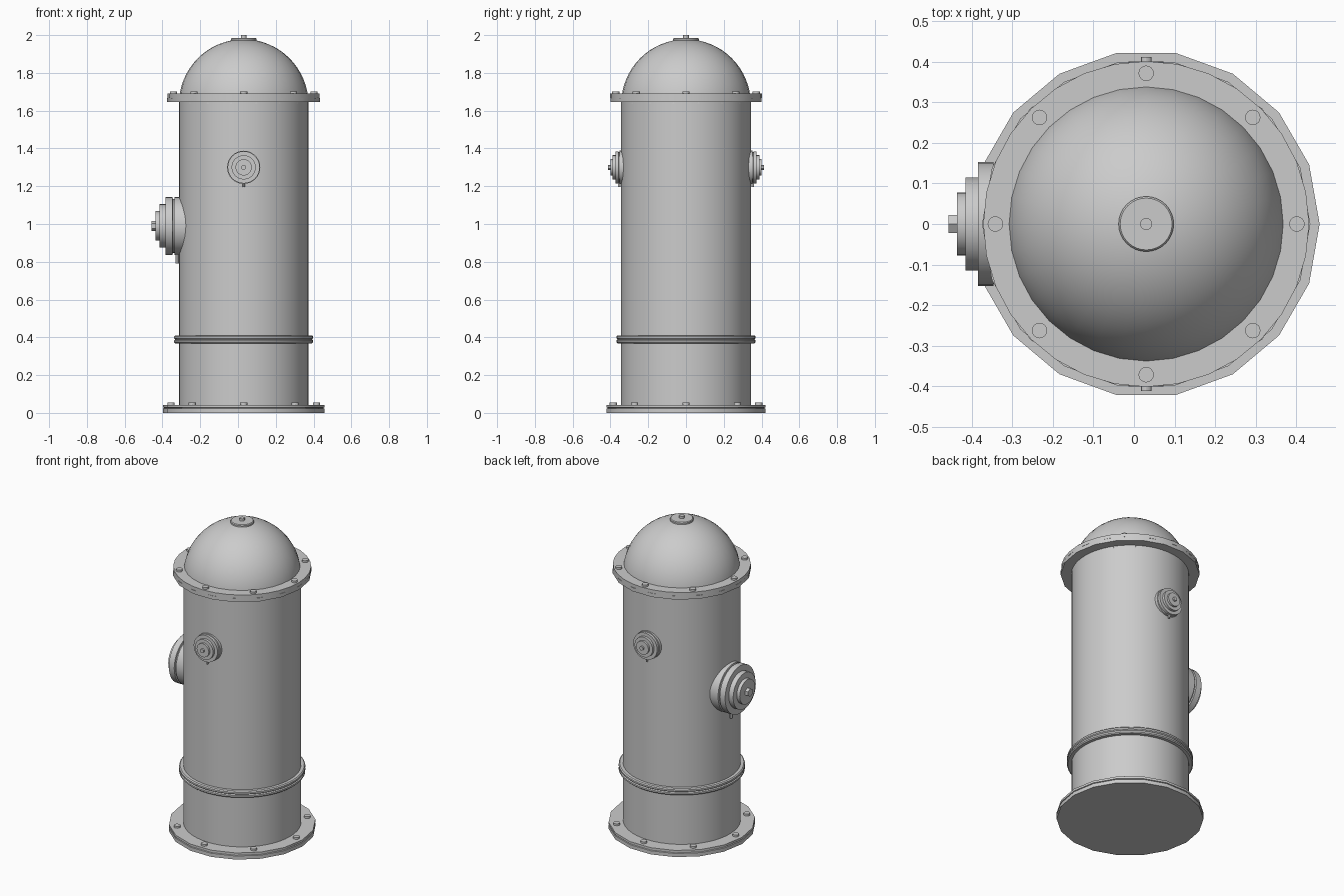
import bpy, bmesh, math
from mathutils import Matrix, Vector

if "Cube" in bpy.data.objects:
    bpy.data.objects.remove(bpy.data.objects["Cube"])

CX = 0.03  # axis of the barrel


def lathe(name, profile, sides, loc=(CX, 0, 0), axis=(0, 0, 1)):
    """Revolve (radius, height) points about an axis; ends are capped."""
    bm = bmesh.new()
    rings = []
    for r, h in profile:
        if r == 0:
            rings.append([bm.verts.new((0, 0, h))])
        else:
            rings.append([bm.verts.new((r * math.cos(2 * math.pi * i / sides),
                                        r * math.sin(2 * math.pi * i / sides), h))
                          for i in range(sides)])
    for a, b in zip(rings, rings[1:]):
        for i in range(sides):
            j = (i + 1) % sides
            if len(b) == 1:
                bm.faces.new((a[i], a[j], b[0]))
            else:
                bm.faces.new((a[i], a[j], b[j], b[i]))
    for ring in (rings[0], rings[-1]):
        if len(ring) > 1:
            bm.faces.new(ring)
    bmesh.ops.recalc_face_normals(bm, faces=bm.faces)
    rot = Vector((0, 0, 1)).rotation_difference(Vector(axis)).to_matrix().to_4x4()
    bmesh.ops.transform(bm, matrix=Matrix.Translation(loc) @ rot, verts=bm.verts)
    me = bpy.data.meshes.new(name)
    bm.to_mesh(me)
    bm.free()
    ob = bpy.data.objects.new(name, me)
    bpy.context.collection.objects.link(ob)
    bpy.ops.object.select_all(action='DESELECT')
    ob.select_set(True)
    bpy.context.view_layer.objects.active = ob
    bpy.ops.object.shade_smooth_by_angle(angle=math.radians(30))
    return ob


def disc(name, r, z0, z1, sides=32, **kw):
    return lathe(name, [(r, z0), (r, z1)], sides, **kw)


def bolt_circle(name, radius, z):
    for i in range(8):
        a = i * math.pi / 4
        disc(f"{name}_{i + 1}", 0.019, z - 0.01, z + 0.012, 16,
             loc=(CX + radius * math.cos(a), radius * math.sin(a), 0))


# Barrel and domed bonnet
disc("barrel", 0.343, 0.01, 1.66, 48)
dome = [(0.343 * math.cos(a), 1.635 + 0.343 * math.sin(a))
        for a in (math.pi / 2 * i / 16 for i in range(16))]
lathe("bonnet", dome + [(0, 1.978)], 32)
lathe("bonnet_cap", [(0.068, 1.955), (0.068, 1.98), (0.064, 1.985)], 32)
disc("bonnet_nut", 0.015, 1.98, 2.0, 16)

# Base flange: two coarse plates with a thin seam
lathe("base_flange", [(0.428, 0), (0.428, 0.023), (0.422, 0.025),
                      (0.422, 0.027), (0.428, 0.029), (0.428, 0.043)], 18)
bolt_circle("base_bolt", 0.385, 0.043)

# Upper flange: coarse lower plate, round upper plate
disc("upper_flange_lower", 0.405, 1.645, 1.668, 18)
disc("upper_flange_upper", 0.402, 1.668, 1.69, 32)
bolt_circle("flange_bolt", 0.372, 1.69)

# Double band round the lower barrel
for n, z in (("lower", 0.379), ("upper", 0.400)):
    lathe(f"{n}_band", [(0.34, z - 0.011), (0.362, z - 0.011), (0.368, z - 0.005),
                        (0.368, z + 0.005), (0.362, z + 0.011), (0.34, z + 0.011)], 48)

# Large outlet on the left side, stepped and with a nut
lathe("large_outlet", [(0.153, 0.29), (0.153, 0.365), (0.143, 0.367), (0.143, 0.375),
                       (0.153, 0.377), (0.153, 0.415), (0.115, 0.415), (0.115, 0.446),
                       (0.078, 0.446), (0.078, 0.467)],
      32, loc=(CX, 0, 0.99), axis=(-1, 0, 0))
disc("large_outlet_nut", 0.026, 0.46, 0.488, 6, loc=(CX, 0, 0.99), axis=(-1, 0, 0))
disc("large_outlet_peg", 0.009, 0.79, 0.86, 12, loc=(CX - 0.352, 0, 0))

# Small outlets on the front and back
for side, s in (("front", -1), ("back", 1)):
    lathe(f"{side}_outlet", [(0.088, 0.32), (0.088, 0.351), (0.082, 0.352), (0.082, 0.356),
                             (0.085, 0.357), (0.085, 0.372), (0.064, 0.372), (0.064, 0.388),
                             (0.043, 0.388), (0.043, 0.401)],
          32, loc=(CX, 0, 1.30), axis=(0, s, 0))
    disc(f"{side}_outlet_nut", 0.013, 0.395, 0.412, 12, loc=(CX, 0, 1.30), axis=(0, s, 0))
    disc(f"{side}_outlet_peg", 0.006, 1.195, 1.225, 12, loc=(CX, s * 0.354, 0))
